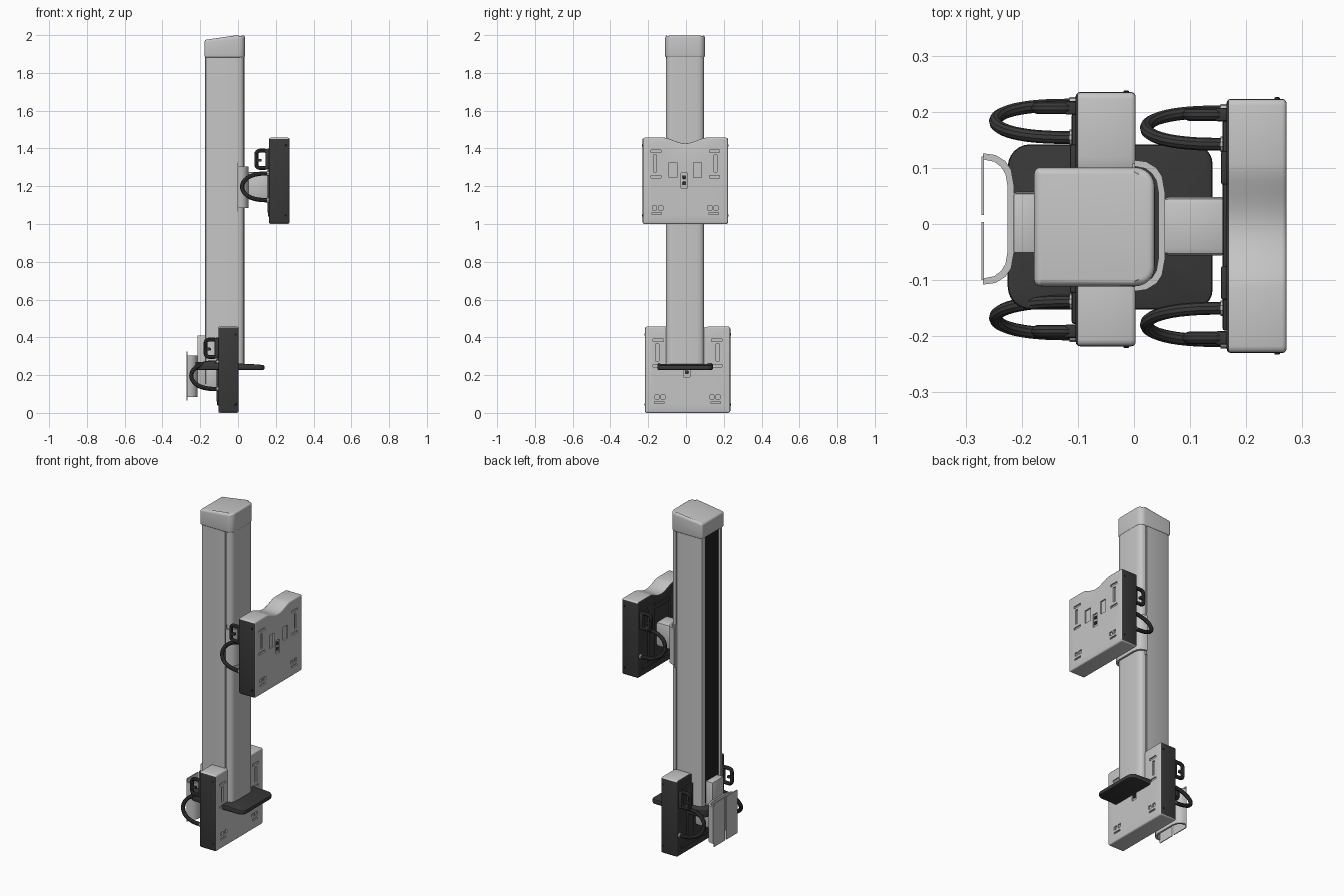
import bpy
import bmesh
import math
from mathutils import Matrix, Vector

cube = bpy.data.objects.get("Cube")
if cube:
    bpy.data.objects.remove(cube)


def material(name, value):
    m = bpy.data.materials.new(name)
    m.use_nodes = True
    colour = (value, value, value, 1)
    m.diffuse_color = colour
    m.node_tree.nodes["Principled BSDF"].inputs["Base Color"].default_value = colour
    return m


LIGHT = material("light grey", 0.56)
DARK = material("dark grey", 0.04)
BLACK = material("black", 0.015)


def add_object(name, data, *mats):
    ob = bpy.data.objects.new(name, data)
    bpy.context.collection.objects.link(ob)
    for m in mats:
        data.materials.append(m)
    return ob


def evaluated_mesh(ob):
    bpy.context.view_layer.update()
    deps = bpy.context.evaluated_depsgraph_get()
    return bpy.data.meshes.new_from_object(ob.evaluated_get(deps))


def finish(ob, bevel=0, segments=3, cutter=None):
    """Apply bevel and cut, then shade smooth with sharp edges kept."""
    if bevel:
        mod = ob.modifiers.new("bevel", 'BEVEL')
        mod.width, mod.segments = bevel, segments
        mod.limit_method, mod.angle_limit = 'ANGLE', math.radians(40)
    if cutter:
        mod = ob.modifiers.new("cut", 'BOOLEAN')
        mod.object, mod.operation, mod.solver = cutter, 'DIFFERENCE', 'EXACT'
    mesh = evaluated_mesh(ob)
    ob.modifiers.clear()
    ob.data = mesh
    if cutter:
        bpy.data.objects.remove(cutter)
    bpy.ops.object.select_all(action='DESELECT')
    ob.select_set(True)
    bpy.context.view_layer.objects.active = ob
    bpy.ops.object.shade_smooth_by_angle(angle=math.radians(35))


def prism(name, pts, axis, lo, hi, *mats):
    """Extrude a flat outline along one axis."""
    place = {'X': lambda a, b, h: (h, a, b),
             'Z': lambda a, b, h: (a, b, h)}[axis]
    bm = bmesh.new()
    face = bm.faces.new([bm.verts.new(place(a, b, lo)) for a, b in pts])
    ext = bmesh.ops.extrude_face_region(bm, geom=[face])
    bmesh.ops.translate(bm, vec=Vector(place(0, 0, hi - lo)),
                        verts=[v for v in ext["geom"] if isinstance(v, bmesh.types.BMVert)])
    # The extrusion may keep or drop the starting face, so close any open end
    bmesh.ops.holes_fill(bm, edges=[e for e in bm.edges if e.is_boundary], sides=0)
    bmesh.ops.recalc_face_normals(bm, faces=bm.faces)
    mesh = bpy.data.meshes.new(name)
    bm.to_mesh(mesh)
    bm.free()
    return add_object(name, mesh, *mats)


def boxes(name, bounds, *mats):
    bm = bmesh.new()
    for lo, hi in bounds:
        lo, hi = Vector(lo), Vector(hi)
        bmesh.ops.create_cube(bm, size=1, matrix=Matrix.Translation((lo + hi) / 2)
                              @ Matrix.Diagonal((*(hi - lo), 1)))
    mesh = bpy.data.meshes.new(name)
    bm.to_mesh(mesh)
    bm.free()
    return add_object(name, mesh, *mats)


def rounded(x0, x1, y0, y1, r_left, r_right, n=6):
    """Rounded rectangle with separate radii at its low and high x ends."""
    pts = []
    for x, y, r, start in ((x1, y1, r_right, 0), (x0, y1, r_left, 90),
                           (x0, y0, r_left, 180), (x1, y0, r_right, 270)):
        cx = x - r if x == x1 else x + r
        cy = y - r if y == y1 else y + r
        for i in range(n + 1):
            t = math.radians(start + 90 * i / n)
            pts.append((cx + r * math.cos(t), cy + r * math.sin(t)))
    return pts


def tube(name, pts, radius, mat, cyclic=False):
    """Round tube along a path, turned into a mesh."""
    cu = bpy.data.curves.new(name, 'CURVE')
    cu.dimensions, cu.bevel_depth, cu.bevel_resolution = '3D', radius, 3
    cu.use_fill_caps = True
    sp = cu.splines.new('POLY')
    sp.points.add(len(pts) - 1)
    for p, co in zip(sp.points, pts):
        p.co = (*co, 1)
    sp.use_cyclic_u = cyclic
    path = add_object("tube_path", cu, mat)
    mesh = evaluated_mesh(path)
    bpy.data.objects.remove(path)
    finish(add_object(name, mesh))


def mirrored(half):
    """Close a profile, given for positive y, by mirroring it."""
    return half + [(x, -y) for x, y in reversed(half)]


def shifted(pts, dx, dy):
    return [(x + dx, y + dy) for x, y in pts]


# Column with side grooves and a slotted rear
half = [(-.158, .07), (-.176, .07), (-.176, .085), (-.17, .095), (-.155, .101),
        (-.012, .101), (-.012, .095), (-.002, .095), (-.002, .101),
        (.012, .1), (.025, .093), (.032, .08), (.034, .06)]
finish(prism("column", shifted(mirrored(half), 0, -.005), 'Z', .25, 1.885, LIGHT))
finish(boxes("rear_slot_panel", [((-.166, -.074, .27), (-.157, .064, 1.88))], BLACK))

# Column cap with a top rising towards +x
cap = prism("column_cap", rounded(-.178, .037, -.111, .101, .012, .035), 'Z', 1.88, 1.975, LIGHT)
for v in cap.data.vertices:
    if v.co.z > 1.9:
        v.co.z += .02 * (v.co.x + .178) / .215 + .005 * max(0, v.co.x) / .037
finish(cap, .014, 4)

# Dark foot under the column, thinning towards +x
foot = prism("foot_plate", rounded(-.225, .14, -.152, .142, .04, .035), 'Z', .228, .27, DARK)
for v in foot.data.vertices:
    if v.co.z > .25 and v.co.x > 0:
        v.co.z -= .018 * v.co.x / .14
finish(foot, .006, 2)
finish(boxes("rear_spine", [((-.215, -.052, .15), (-.17, .055, .41))], LIGHT), .004, 2)


def pad_assembly(label, dx, dy, dz):
    """Padded board with carriage, arm, handles and loops."""
    def at(x, y, z):
        return (x + dx, y + dy, z + dz)

    def block(name, bounds, mat, bevel=.004):
        finish(boxes(f"{label}_{name}", [(at(*a), at(*b)) for a, b in bounds], mat), bevel, 2)

    # Board with a dipped top edge, dark back and ends
    outline = rounded(-.23, .223, 1, 1.457, .012, .012, 3)
    dip = [(.106 - .22 * i / 16, 1.457 - .03 * math.sin(math.pi * i / 16) ** 1.5)
           for i in range(17)]
    outline = outline[:4] + dip + outline[4:]
    board = prism(f"{label}_board", shifted(outline, dy, dz), 'X', .165 + dx, .272 + dx, LIGHT, DARK)
    for f in board.data.polygons:
        f.material_index = int(f.normal.x < -.5 or abs(f.normal.y) > .75)

    # Shallow recesses in the board face
    cuts = [(at(.264, -.026, 1.19), at(.3, .008, 1.27))]
    for s in (-1, 1):
        for y, z, w, h in ((.065, 1.285, .044, .08), (.155, 1.385, .055, .014),
                           (.155, 1.25, .055, .014), (.16, 1.32, .018, .09),
                           (.13, 1.085, .022, .022), (.162, 1.085, .022, .022),
                           (.15, 1.055, .05, .01)):
            cuts.append((at(.264, s * y - w / 2 - .004, z - h / 2),
                         at(.3, s * y + w / 2 - .004, z + h / 2)))
    finish(board, .008, 3, boxes("recess_cutter", cuts))
    block("latch_buttons", [((.26, -.018, z - .009), (.271, 0, z + .009))
                            for z in (1.215, 1.248)], DARK, .003)

    # Raised ribs on the board back, screw heads on its ends
    block("back_ribs", [((.155, y - .03, 1.06), (.168, y + .03, 1.4)) for y in (-.105, .1)]
          + [((.158, -.19, z), (.168, .185, z + .025)) for z in (1.04, 1.36)], DARK)
    block("screws", [((.25, y - .003, z - .005), (.26, y + .003, z + .005))
                     for y in (-.23, .223) for z in (1.045, 1.415)], BLACK, .002)

    # Carriage wrapping the column, with rear lips, and the arm to the board
    outer = [(0, .117), (.022, .114), (.04, .103), (.05, .088), (.055, .06)]
    inner = [(0, .106), (.02, .102), (.032, .093), (.04, .08), (.044, .056)]
    wrap = mirrored(outer) + mirrored(inner)[::-1]
    finish(prism(f"{label}_carriage", shifted(wrap, dx, dy - .003), 'Z',
                 1.085 + dz, 1.305 + dz, LIGHT))
    block("carriage_lips", [((-.003, -.112, 1.065), (.002, -.008, 1.325)),
                            ((-.003, .004, 1.065), (.002, .108, 1.325))], LIGHT, 0)
    block("arm", [((.05, -.056, 1.13), (.168, .048, 1.275))], LIGHT, .012)

    for s, side in ((-1, "front"), (1, "back")):
        # Large grab loop with collars
        yc = s * .175 - .004
        path = []
        for i in range(25):
            t = math.pi * i / 24
            path.append(at(.165 - .143 * max(0, math.sin(t)) ** .75,
                           yc - s * .029 * math.cos(t), 1.197 + .071 * math.cos(t)))
        tube(f"{label}_{side}_grab_loop", path, .0115, DARK)
        for e, end in ((-1, "low"), (1, "high")):
            y, z = yc - e * s * .029, 1.197 + e * .071
            tube(f"{label}_{side}_{end}_collar", [at(.154, y, z), at(.168, y, z)], .014, LIGHT)
        # Small upper handle
        yh = s * .199 - .004
        ring = rounded(.097, .155, 1.297, 1.388, .018, .012, 4)
        tube(f"{label}_{side}_small_handle", [at(x, yh, z) for x, z in ring], .011, DARK, True)
        block(f"{side}_handle_mount", [((.145, yh - .012, 1.29), (.168, yh + .012, 1.395)),
                                       ((.1, yh - .009, 1.33), (.125, yh + .009, 1.345))], DARK)


pad_assembly("upper", 0, 0, 0)
pad_assembly("lower", -.269, .012, -1)
